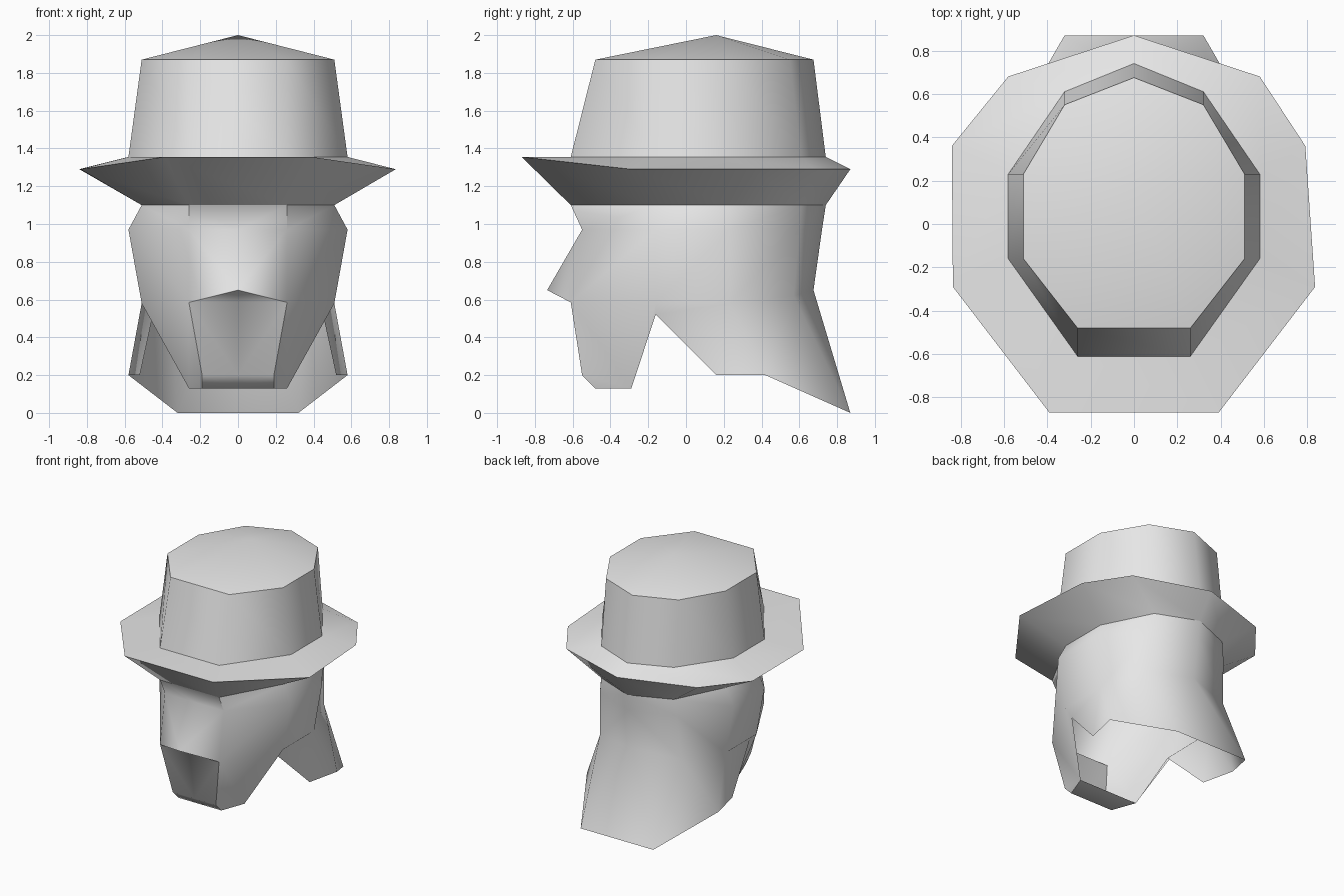
import bpy, bmesh, math

cube = bpy.data.objects.get("Cube")
if cube:
    bpy.data.objects.remove(cube, do_unlink=True)

# One plain grey for everything
grey = bpy.data.materials.new("light_grey")
grey.use_nodes = True
grey.diffuse_color = (0.8, 0.8, 0.8, 1)
grey.node_tree.nodes["Principled BSDF"].inputs["Base Color"].default_value = grey.diffuse_color


def finish(name, bm, mirror=False):
    """Turn a bmesh into a smooth shaded object."""
    if not mirror:
        bmesh.ops.recalc_face_normals(bm, faces=bm.faces)
    mesh = bpy.data.meshes.new(name)
    bm.to_mesh(mesh)
    bm.free()
    obj = bpy.data.objects.new(name, mesh)
    bpy.context.collection.objects.link(obj)
    mesh.materials.append(grey)
    bpy.ops.object.select_all(action="DESELECT")
    obj.select_set(True)
    bpy.context.view_layer.objects.active = obj
    if mirror:
        mod = obj.modifiers.new("mirror", "MIRROR")
        mod.use_clip = True
        bpy.ops.object.modifier_apply(modifier=mod.name)
    bpy.ops.object.shade_smooth_by_angle(angle=math.radians(60))
    return obj


def ring(bm, half):
    """Nine-sided ring: back centre point, then four points per side."""
    points = half + [(-x, y, z) for x, y, z in reversed(half[1:])]
    return [bm.verts.new(p) for p in points]


def loft(bm, a, b):
    for i in range(len(a)):
        j = (i + 1) % len(a)
        bm.faces.new((a[i], a[j], b[j], b[i]))


def level(outline, z):
    return [(x, y, z) for x, y in outline]


crown_base = level([(0, .74), (.32, .61), (.58, .23), (.58, -.16), (.26, -.61)], 1.355)
crown_top = level([(0, .675), (.32, .55), (.51, .23), (.51, -.16), (.26, -.48)], 1.87)
hat_band = level([(0, .74), (.32, .61), (.51, .23), (.51, -.16), (.26, -.61)], 1.10)
brim_edge = level([(0, .87), (.58, .68), (.79, .36), (.835, -.29)], 1.29) + [(.39, -.87, 1.355)]

# Crown of the hat with a low peak
bm = bmesh.new()
base, top = ring(bm, crown_base), ring(bm, crown_top)
loft(bm, base, top)
peak = bm.verts.new((0, .16, 2))
for i in range(len(top)):
    bm.faces.new((top[i], top[(i + 1) % len(top)], peak))
finish("hat_crown", bm)

# Upturned brim, slightly wider on one side
bm = bmesh.new()
low, edge, inner = ring(bm, hat_band), ring(bm, brim_edge), ring(bm, crown_base)
edge[7].co.x = -.84
loft(bm, low, edge)
loft(bm, edge, inner)
finish("hat_brim", bm)

# Head: left half in three rows from back to front, then mirrored
bm = bmesh.new()
rows = [
    hat_band + [(0, -.61, 1.10)],
    [(0, .72, .97), (.34, .6, .97), (.58, .23, .97), (.58, -.16, .97),
     (.26, -.55, .97), (0, -.55, .97)],
    [(0, .675, .65), (.36, .57, .62), (.51, .23, .58), (.51, -.16, .58),
     (.26, -.61, .585), (0, -.61, .585)],
]
rows = [[bm.verts.new(p) for p in row] for row in rows]
for upper, lower in zip(rows, rows[1:]):
    for i in range(5):
        if lower is rows[2] and i == 4:
            continue
        bm.faces.new((upper[i], lower[i], lower[i + 1], upper[i + 1]))

# Nose raised from the face panel
brow, cheek = rows[1], rows[2]
nose = bm.verts.new((0, -.735, .65))
for a, b in ((brow[4], cheek[4]), (cheek[4], cheek[5]), (brow[5], brow[4])):
    bm.faces.new((a, b, nose))

# Neck flap, side notch and jaw
spots = {
    "tail_mid": (0, .87, 0), "tail": (.32, .87, 0), "flap": (.58, .42, .2),
    "flap_front": (.52, .16, .2), "notch": (.45, -.16, .52),
    "jaw": (.26, -.29, .13), "jaw_mid": (0, -.29, .13),
    "chin": (.19, -.55, .2), "chin_mid": (0, -.55, .2),
    "under": (.19, -.48, .13), "under_mid": (0, -.48, .13),
}
v = {name: bm.verts.new(p) for name, p in spots.items()}
back, back_side, ear, temple, mouth, mouth_mid = cheek
for face in (
    (back, v["tail_mid"], v["tail"], back_side),
    (back_side, v["tail"], v["flap"], ear),
    (ear, v["flap"], v["flap_front"]),
    (ear, v["flap_front"], v["notch"], temple),
    (temple, v["notch"], v["jaw"], mouth),
    (mouth, v["jaw"], v["chin"]),
    (mouth, v["chin"], v["chin_mid"], mouth_mid),
    (v["chin"], v["jaw"], v["under"]),
    (v["chin"], v["under"], v["under_mid"], v["chin_mid"]),
    (v["under"], v["jaw"], v["jaw_mid"], v["under_mid"]),
):
    bm.faces.new(face)
bmesh.ops.recalc_face_normals(bm, faces=bm.faces)
# Keep the open shell facing outwards
bm.normal_update()
if sum(f.normal.x * f.calc_area() for f in bm.faces) < 0:
    bmesh.ops.reverse_faces(bm, faces=bm.faces)
finish("head", bm, mirror=True)
